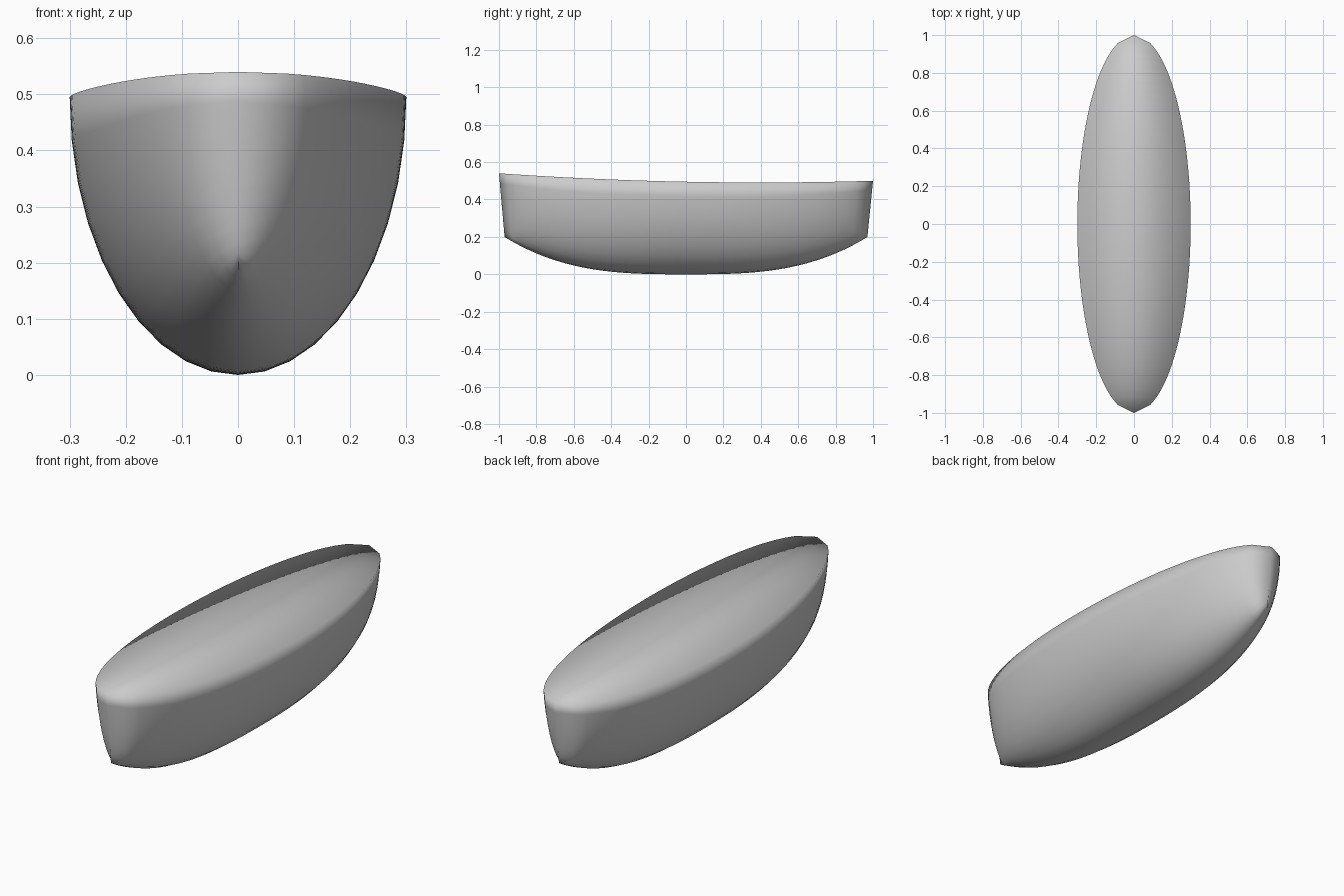
import bpy, bmesh, math

if "Cube" in bpy.data.objects:
    bpy.data.objects.remove(bpy.data.objects["Cube"])

STATIONS, RIBS = 48, 20
HALF_BEAM, KEEL_RISE, RAKE = 0.30, 0.20, 0.03


def sheer(s):
    return 0.495 - 0.02 * s + 0.025 * s * s


def keel(s):
    return KEEL_RISE * abs(s) ** 3


def rib(s):
    # half-ellipse cross-section from one deck edge, under the keel, to the other
    width = HALF_BEAM * math.sqrt(max(0, 1 - s * s))
    points = []
    for j in range(RIBS + 1):
        a = math.pi * (j / RIBS - 0.5)
        depth = math.cos(a)
        z = sheer(s) + (keel(s) - sheer(s)) * depth
        points.append((width * math.sin(a), s * (1 - RAKE * depth), z))
    return points


# hull skin lofted through the ribs, closed by a flat deck
bm = bmesh.new()
rows = [[bm.verts.new(p) for p in rib(2 * i / STATIONS - 1)]
        for i in range(STATIONS + 1)]
for a, b in zip(rows, rows[1:]):
    for j in range(RIBS + 1):
        k = (j + 1) % (RIBS + 1)
        bm.faces.new((a[j], a[k], b[k], b[j]))

# merge the pointed bow and stern
bmesh.ops.remove_doubles(bm, verts=bm.verts[:], dist=0.0005)
bmesh.ops.recalc_face_normals(bm, faces=bm.faces[:])
for f in bm.faces:
    f.smooth = True

mesh = bpy.data.meshes.new("boat_hull")
bm.to_mesh(mesh)
bm.free()
hull = bpy.data.objects.new("boat_hull", mesh)
bpy.context.collection.objects.link(hull)
